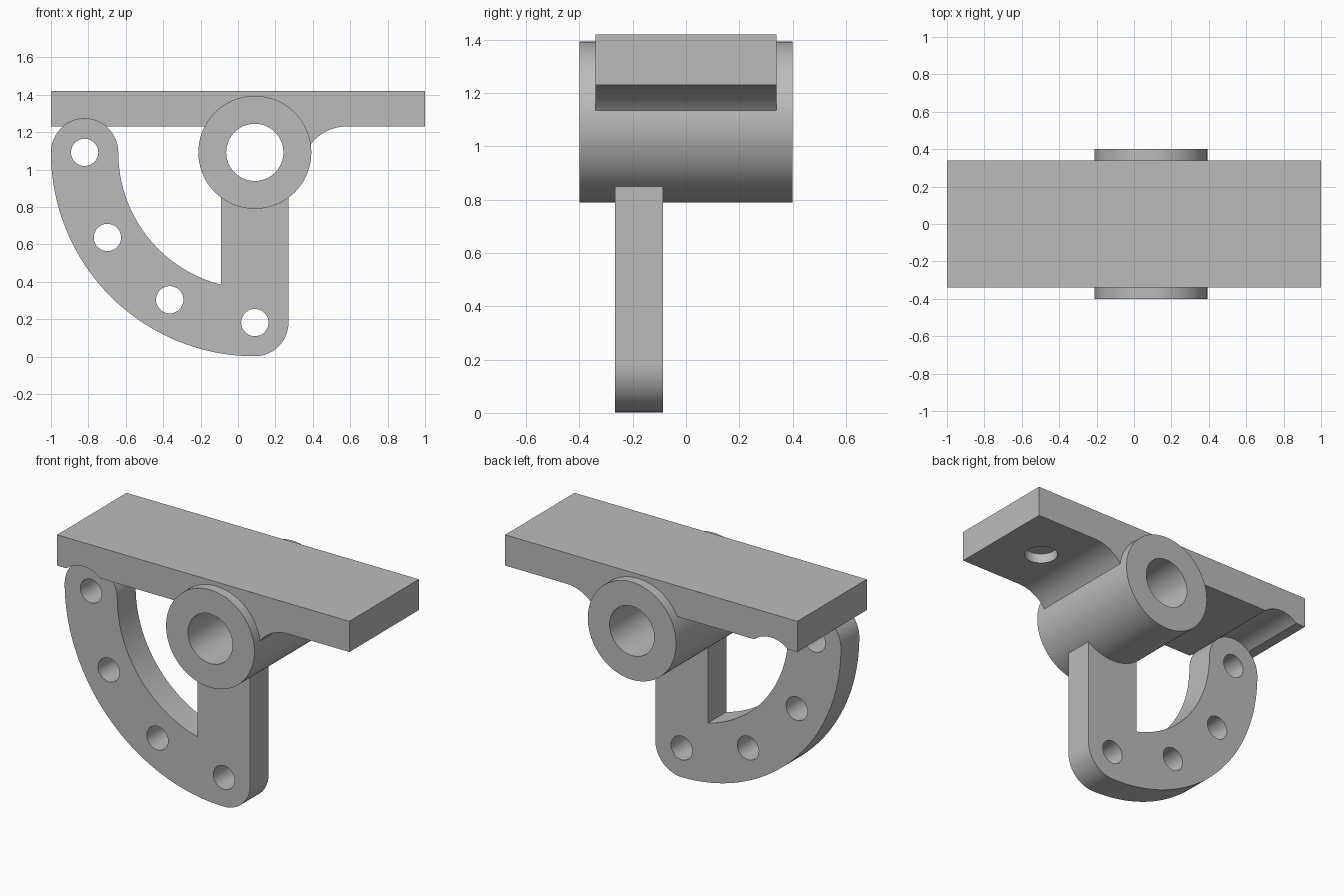
import bpy, bmesh
from math import cos, sin, pi, radians, sqrt, acos, asin, atan2

if "Cube" in bpy.data.objects:
    bpy.data.objects.remove(bpy.data.objects["Cube"], do_unlink=True)

grey = bpy.data.materials.new("plain grey")
grey.use_nodes = True
grey.diffuse_color = (0.5, 0.5, 0.5, 1)
grey.node_tree.nodes["Principled BSDF"].inputs["Base Color"].default_value = (0.5, 0.5, 0.5, 1)

# Shared dimensions
CX, CZ = 0.09, 1.092          # pivot axis
HUB, BORE = 0.302, 0.153      # hub radii
SWING, CAP, HOLE = 0.91, 0.18, 0.073
UNDER, TOP = 1.23, 1.42       # plate heights


def arc(cx, cz, r, a0, a1, n=32):
    """Points along an arc, angles in radians."""
    return [(cx + r * cos(a0 + (a1 - a0) * i / n),
             cz + r * sin(a0 + (a1 - a0) * i / n)) for i in range(n + 1)]


def circle(cx, cz, r, n=64):
    return arc(cx, cz, r, 0, 2 * pi, n)[:-1]


def extrude(name, outline, y0, y1):
    """Solid from an x-z outline, running from y0 to y1."""
    bm = bmesh.new()
    face = bm.faces.new([bm.verts.new((x, y0, z)) for x, z in outline])
    side = bmesh.ops.extrude_face_region(bm, geom=[face])["geom"]
    moved = [v for v in side if isinstance(v, bmesh.types.BMVert)]
    bmesh.ops.translate(bm, vec=(0, y1 - y0, 0), verts=moved)
    bmesh.ops.recalc_face_normals(bm, faces=bm.faces)
    mesh = bpy.data.meshes.new(name)
    bm.to_mesh(mesh)
    bm.free()
    mesh.materials.append(grey)
    obj = bpy.data.objects.new(name, mesh)
    bpy.context.collection.objects.link(obj)
    return obj


def activate(obj):
    bpy.ops.object.select_all(action="DESELECT")
    obj.select_set(True)
    bpy.context.view_layer.objects.active = obj


def cut(obj, cutter):
    """Subtract the cutter and discard it."""
    mod = obj.modifiers.new("cut", "BOOLEAN")
    mod.operation, mod.solver, mod.object = "DIFFERENCE", "EXACT", cutter
    activate(obj)
    bpy.ops.object.modifier_apply(modifier=mod.name)
    bpy.data.objects.remove(cutter, do_unlink=True)


# Hub: a tube across the full depth
hub = extrude("hub", circle(CX, CZ, HUB, 96), -0.4, 0.4)
cut(hub, extrude("bore_cutter", circle(CX, CZ, BORE), -0.5, 0.5))

# Top plate: groove on the left, hub seat in the middle, fillet on the right
seat = HUB - 0.02
groove_x = CX - SWING
groove_a = asin((UNDER - CZ) / CAP)
seat_a = asin((UNDER - CZ) / seat)
fillet_r, fillet_x = 0.24, 0.58
fillet_a = pi - asin((1.13 - UNDER + fillet_r) / fillet_r)
hub_a = atan2(1.125 - CZ, 0.37 - CX)
outline = [(-1, TOP), (-1, UNDER)]
outline += arc(groove_x, CZ, CAP, pi - groove_a, groove_a)
outline += arc(CX, CZ, seat, pi - seat_a, hub_a, 48)
outline += arc(fillet_x, UNDER - fillet_r, fillet_r, fillet_a, pi / 2)
outline += [(1, UNDER), (1, TOP)]
plate = extrude("top_plate", outline, -0.34, 0.34)

# Blind hole in the underside of the plate
bpy.ops.mesh.primitive_cylinder_add(vertices=48, radius=0.095, depth=0.12,
                                    location=(0.70, 0, UNDER))
cut(plate, bpy.context.object)

# Curved arm with a straight leg up to the hub
leg_l, leg_r = CX - CAP, CX + CAP
join = HUB - 0.02
join_a = acos(CAP / join)
inner = SWING - CAP
corner_a = atan2(-sqrt(inner ** 2 - CAP ** 2), -CAP)
outline = arc(CX, CZ, SWING + CAP, pi, 1.5 * pi, 64)
outline += arc(CX, CZ - SWING, CAP, -pi / 2, 0)[1:]
outline += arc(CX, CZ, join, -join_a, join_a - pi)
outline += arc(CX, CZ, inner, corner_a, -pi, 64)
outline += arc(groove_x, CZ, CAP, 0, pi)[1:-1]
arm = extrude("curved_arm", outline, -0.266, -0.086)

# Row of holes along the arm
for step in range(4):
    a = pi + radians(30) * step
    cut(arm, extrude("hole_cutter", circle(CX + SWING * cos(a), CZ + SWING * sin(a), HOLE, 40),
                     -0.4, 0.1))

# Smooth curved walls, sharp rims
for obj in (hub, plate, arm):
    activate(obj)
    bpy.ops.object.shade_smooth_by_angle(angle=radians(30))
